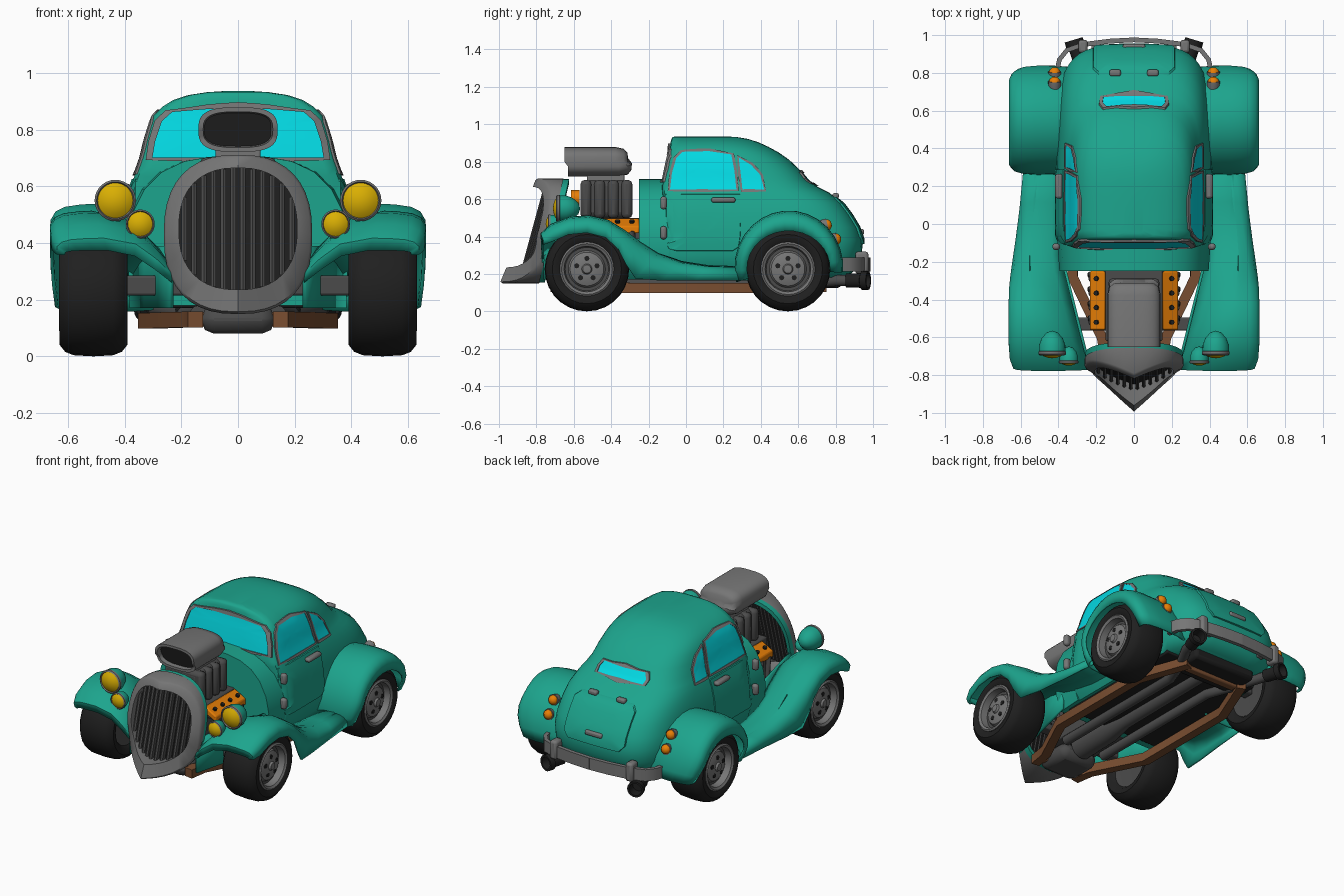
import bpy, bmesh, math
from math import sin, cos, pi
from mathutils import Vector
from mathutils.bvhtree import BVHTree

if "Cube" in bpy.data.objects:
    bpy.data.objects.remove(bpy.data.objects["Cube"])

COL = {"teal": (.012, .375, .268), "chrome_grey": (.18, .18, .18), "dark_grey": (.07, .07, .07),
       "black": (.014, .014, .014), "brown": (.19, .075, .03), "orange": (.80, .21, .002),
       "yellow": (.70, .43, .001), "cyan_glass": (.001, .69, .76)}
MAT = {}
for n, c in COL.items():
    MAT[n] = bpy.data.materials.new(n)
    MAT[n].diffuse_color = (*c, 1)

def make(name, verts, faces, mat, mirror=False, solid=0, bevel=0, smooth=40):
    me = bpy.data.meshes.new(name)
    me.from_pydata([tuple(v) for v in verts], [], faces)
    bm = bmesh.new()
    bm.from_mesh(me)
    bmesh.ops.remove_doubles(bm, verts=bm.verts, dist=1e-5)
    bmesh.ops.recalc_face_normals(bm, faces=bm.faces)
    bm.to_mesh(me)
    bm.free()
    me.materials.append(MAT[mat])
    me.shade_smooth()
    me.set_sharp_from_angle(angle=math.radians(smooth))
    ob = bpy.data.objects.new(name, me)
    bpy.context.collection.objects.link(ob)
    if bevel:
        m = ob.modifiers.new("bevel", 'BEVEL')
        m.width, m.segments = bevel, 2
    if solid:
        m = ob.modifiers.new("solid", 'SOLIDIFY')
        m.thickness, m.offset = solid, 0
    if mirror:
        ob.modifiers.new("mirror", 'MIRROR')
    return ob

def loft(name, rings, mat, closed=True, caps=(True, True), **kw):
    n = len(rings[0])
    f = [(i*n+j, i*n+(j+1) % n, (i+1)*n+(j+1) % n, (i+1)*n+j)
         for i in range(len(rings)-1) for j in range(n if closed else n-1)]
    if closed and caps[0]:
        f.append(tuple(range(n)))
    if closed and caps[1]:
        f.append(tuple(range((len(rings)-1)*n, len(rings)*n)))
    return make(name, [v for r in rings for v in r], f, mat, **kw)

def lathe(name, origin, axis, prof, mat, seg=28, **kw):
    o, d = Vector(origin), Vector(axis).normalized()
    u = d.cross(Vector((0, 0, 1))).normalized()
    w = u.cross(d)
    rings = [[o + d*t + (u*cos(2*pi*k/seg) + w*sin(2*pi*k/seg))*r for k in range(seg)] for t, r in prof]
    return loft(name, rings, mat, caps=(False, False), **kw)

def box(name, c, s, mat, bevel=.008, **kw):
    r = [[(c[0]+a*s[0]/2, c[1]+b*s[1]/2, c[2]+h*s[2]/2) for a, b in ((-1, -1), (1, -1), (1, 1), (-1, 1))]
         for h in (-1, 1)]
    return loft(name, r, mat, bevel=bevel, **kw)

def sweep(name, path, section, mat, **kw):
    P = [Vector(p) for p in path]
    rings = []
    for i, p in enumerate(P):
        t = (P[min(i+1, len(P)-1)] - P[max(i-1, 0)]).normalized()
        s = t.cross(Vector((0, 0, 1))).normalized()
        up = s.cross(t)
        rings.append([p + s*a + up*b for a, b in section])
    return loft(name, rings, mat, **kw)

def rect(w, h): return [(-w/2, -h/2), (w/2, -h/2), (w/2, h/2), (-w/2, h/2)]

def oval(a, b, n=2.0, N=32):
    g = lambda v: math.copysign(abs(v)**(2/n), v) if abs(v) > 1e-9 else 0
    return [(a*g(cos(2*pi*k/N)), b*g(sin(2*pi*k/N))) for k in range(N)]

def interp(x, tab):
    for (a, p), (b, q) in zip(tab, tab[1:]):
        if x <= b:
            return p + (q-p)*max(0, (x-a)/(b-a))
    return tab[-1][1]

# cabin and tail: stacked horizontal rings (z, front y, rear y, half width)
def ring(z, yf, yr, hw):
    ym = yf + .4*(yr-yf)
    e = interp(z, [(.6, .5), (.7, .57), (.93, .68)])
    h = [(0, yf), (.5*hw, yf), (.86*hw, yf+.004), (.96*hw, yf+.015), (hw, yf+.05), (hw, (yf+.05+ym)/2), (hw, ym)]
    h += [(hw*abs(cos(k*pi/24))**e if k < 12 else 0, ym+(yr-ym)*sin(k*pi/24)**e) for k in range(1, 13)]
    return [(x, y, z) for x, y in h] + [(-x, y, z) for x, y in h[-2:0:-1]]
LEVELS = [(.18, -.12, .86, .35), (.23, -.12, .91, .385), (.30, -.12, .94, .408), (.38, -.12, .945, .412),
          (.45, -.12, .922, .408), (.52, -.12, .88, .398), (.58, -.12, .835, .385), (.635, -.13, .765, .366),
          (.665, -.13, .705, .354), (.70, -.125, .655, .342), (.76, -.113, .605, .328), (.81, -.102, .552, .313),
          (.85, -.092, .495, .297), (.88, -.086, .44, .268), (.905, -.082, .385, .228), (.922, -.078, .33, .175),
          (.932, -.072, .27, .11), (.936, -.05, .2, .05)]
body = loft("cabin_body", [ring(*l) for l in LEVELS], "teal", smooth=50)
bm = bmesh.new()
bm.from_mesh(body.data)
bvh = BVHTree.FromBMesh(bm)
bm.free()

# panels projected onto the body
def patch(name, pts, axis, rings, mat, fill=True, **kw):
    P = [Vector(p) for p in pts]
    P = [a.lerp(b, k/4) for a, b in zip(P, P[1:]+P[:1]) for k in range(4)]
    c = sum(P, Vector((0, 0)))/len(P)
    def proj(q, lift):
        o, d = {'x': ((2, q.x, q.y), (-1, 0, 0)), 'f': ((q.x, -2, q.y), (0, 1, 0)), 'b': ((q.x, 2, q.y), (0, -1, 0))}[axis]
        o, d = Vector(o), Vector(d)
        hit = bvh.ray_cast(o, d)[0] or bvh.find_nearest(o+d*1.6)[0]
        return hit - d*lift
    R = [[proj(c+(p-c)*s, rings[0][1]) for p in P] for s in (0, .25, .5, .75)] if fill else []
    R += [[proj(p+(p-c).normalized()*d, l) for p in P] for d, l in rings]
    return loft(name, R, mat, caps=(False, False), **kw)

def window(name, pts, axis, w, lift, **kw):
    patch(name+"_glass", pts, axis, [(0, .005)], "cyan_glass", **kw)
    patch(name+"_frame", pts, axis, [(-.003, 0), (-.003, lift), (w, lift), (w, -.01)], "chrome_grey", fill=False, **kw)

window("windscreen", [(-.305, .70), (.305, .70), (.295, .76), (.272, .83), (.235, .863), (.1, .875), (-.1, .875),
                      (-.235, .863), (-.272, .83), (-.295, .76)], 'f', .022, .012)
window("door_window", [(-.088, .65), (.272, .65), (.262, .75), (.245, .84), (.12, .86), (-.02, .855), (-.055, .82), (-.078, .74)],
       'x', .012, .008, mirror=True)
window("quarter_window", [(.30, .65), (.42, .65), (.40, .73), (.35, .785), (.28, .825), (.288, .75)], 'x', .012, .008, mirror=True)
window("rear_window", [(-.165, .685), (.165, .685), (.17, .71), (.15, .742), (-.15, .742), (-.17, .71)], 'b', .015, .012)
patch("door", [(-.11, .625), (-.11, .37), (-.09, .335), (-.05, .325), (.25, .325), (.28, .345), (.288, .40), (.288, .625)],
      'x', [(0, .006), (.004, -.005)], "teal", mirror=True)
patch("boot_lid", [(-.18, .61), (.18, .61), (.215, .58), (.215, .40), (.18, .36), (-.18, .36), (-.215, .40), (-.215, .58)],
      'b', [(0, .012), (.003, -.01)], "teal")

# cowl with firewall
arch = [(0, .708), (.1, .704), (.19, .688), (.27, .65), (.33, .59), (.375, .5), (.395, .4), (.385, .28), (.35, .18)]
loop = arch + [(-x, z) for x, z in arch[:0:-1]]
loft("cowl", [[(x*s, y, z) for x, z in loop] for y, s in ((-.25, 1), (-.08, 1.03))], "teal")

# fenders: cross-sections between a top line and an arch line, dropping on the inner side
def fender(name, tops, bots, xin, xout, drop):
    R = []
    for t, b, a, o, dr in zip(tops, bots, xin, xout, drop):
        sec = [(a, .3, 1), (a+.06, .1, .6), (a+.13, .02, .18), (.5*(a+o)+.04, 0, 0), (o-.1, .02, 0), (o-.045, .1, 0),
               (o-.015, .25, 0), (o, .5, 0), (o, 1, 0)]
        R.append([(x, t[0]+(b[0]-t[0])*k, t[1]+(b[1]-t[1])*k - dr*q) for x, k, q in sec])
    loft(name, R, "teal", closed=False, solid=.012, mirror=True, smooth=50)
tops = [(-.765, .375), (-.772, .415), (-.72, .462), (-.62, .50), (-.52, .508), (-.42, .485), (-.33, .43), (-.25, .37),
        (-.15, .31), (-.02, .265), (.12, .243), (.34, .235)]
bots = [(-.76, .36), (-.75, .36), (-.71, .375), (-.63, .41), (-.53, .42), (-.43, .395), (-.36, .33), (-.32, .25),
        (-.27, .175), (-.13, .165), (.05, .165), (.34, .165)]
px = lambda y: .25 + (min(y, -.2)+.7)*.25
fender("front_fender", tops, bots, [px(t[0]) for t in tops],
       [.61, .635, .652, .658, .658, .658, .656, .65, .64, .62, .60, .575], [.11]*6+[.07, .03]+[0]*4)
A = [math.radians(195-k*200/16) for k in range(17)]
fender("rear_fender", [(.55+.285*cos(a), .235+.298*sin(a)) for a in A], [(.548+.222*cos(a), .23+.2*sin(a)) for a in A],
       [.3]*17, [.60, .625, .645]+[.655]*11+[.645, .625, .60], [0]*17)
loft("inner_apron", [[(px(y), y, z) for y in (-.76, -.6, -.4, -.2)] for z in (.17, .28, .39)], "teal",
     closed=False, solid=.015, mirror=True)

# V-shaped grille
YC = [(.15, -.993), (.22, -.968), (.3, -.925), (.5, -.87), (.71, -.805)]
gy = lambda x, z: interp(z, YC) + abs(x)*interp(z, [(.15, .85), (.4, .48), (.71, .45)])
by = lambda z: interp(z, [(.15, -.785), (.71, -.655)])
bar_y = lambda x, z: interp(z, [(.23, -.885), (.45, -.825), (.67, -.765)]) + .32*abs(x)
O = [(x, z+.43) for x, z in oval(.262, .281, 2.45, 40)]
I = [(x, z+.45) for x, z in oval(.209, .215, 2.4, 40)]
loft("grille_shell", [[(x, by(z), z) for x, z in O], [(x, gy(x, z)+.015, z) for x, z in O],
     [(x*.97, gy(x, z), .43+(z-.43)*.97) for x, z in O], [(x, gy(x, z), z) for x, z in I],
     [(x, max(gy(x, z), bar_y(x, z))+.045, z) for x, z in I]], "chrome_grey", caps=(False, False))
loft("grille_back", [[(x*s, bar_y(x*s, .45+(z-.45)*s)+.035, .45+(z-.45)*s) for x, z in I] for s in (1, .75, .5, .25, 0)],
     "black", caps=(False, False))
for i in range(12):
    x = (i-5.5)*.0345
    h = .215*(1-abs(x/.209)**2.4)**(1/2.4)
    zs = [.45+h*k/4 for k in range(-4, 5)]
    loft("grille_bar", [[(x+a, bar_y(x, z)+b, z) for a, b in ((-.0095, .006), (0, 0), (.0095, .006), (.0095, .034), (-.0095, .034))]
                        for z in zs], "dark_grey")
loft("nose_shell", [[(x*s, by(z)+d, .43+(z-.43)*s) for x, z in O] for d, s in ((-.02, .985), (.03, .985), (.03, .9), (-.02, .9))],
     "teal", caps=(False, False))

# lamps
for nm, p, s in (("headlight", (.433, -.675, .55), 1), ("fog_light", (.345, -.725, .467), .7)):
    for part, prof, m in (("bowl", [(-.11, 0), (-.1, .03), (-.07, .056), (-.035, .069), (0, .07)], "teal"),
                          ("rim", [(-.004, .066), (0, .073), (.014, .073), (.02, .066), (.01, .06)], "chrome_grey"),
                          ("lens", [(.012, .064), (.026, .045), (.034, .02), (.036, 0)], "yellow")):
        lathe(nm+"_"+part, p, (0, -1, 0), [(t*s, r*s) for t, r in prof], m, mirror=True)
    lathe(nm+"_post", (p[0], p[1]+.03, p[2]-.13*s), (0, .01, 1), [(0, .02), (.1*s, .02)], "teal", seg=12, mirror=True)
for p in ((.42, .745, .46), (.42, .795, .385)):
    lathe("tail_light_rim", p, (0, 1, .25), [(-.06, .025), (-.01, .034), (.012, .034), (.012, .022)], "chrome_grey", seg=16, mirror=True)
    lathe("tail_light", p, (0, 1, .25), [(0, .031), (.02, .028), (.032, .015), (.035, 0)], "orange", seg=16, mirror=True)

# wheels
for nm, y in (("front", -.53), ("rear", .545)):
    o = (.51, y, .226)
    for part, prof, m in (
            ("tire", [(-.09, .13), (-.112, .15), (-.12, .185), (-.1, .21), (-.07, .222), (0, .226), (.07, .222), (.1, .21),
                      (.12, .185), (.115, .15), (.1, .135), (.07, .13)], "black"),
            ("rim", [(.08, .142), (.115, .145), (.121, .136), (.112, .122), (.07, .116)], "chrome_grey"),
            ("dish", [(.07, .13), (.075, 0)], "dark_grey"), ("inner_dish", [(-.095, .135), (-.085, 0)], "dark_grey"),
            ("hub", [(.07, .1), (.088, .09), (.1, .055), (.1, .028), (.112, .022), (.114, 0)], "chrome_grey")):
        lathe(nm+"_"+part, o, (1, 0, 0), prof, m, mirror=True)
    for k in range(5):
        a = 2*pi*k/5 + pi/2
        lathe(nm+"_wheel_nut", (.60, y+.057*cos(a), .226+.057*sin(a)), (1, 0, 0), [(0, .014), (.011, .014), (.011, 0)],
              "black", seg=8, mirror=True)
    box(nm+"_axle", (0, y, .25), (.84, .07, .07), "dark_grey")

# engine, blower and scoop
box("engine_block", (0, -.43, .34), (.3, .38, .32), "dark_grey")
box("blower_core", (0, -.425, .6), (.23, .28, .2), "dark_grey", bevel=.03)
for k in range(4):
    box("blower_rib", (0, -.535+k*.073, .6), (.27, .058, .205), "dark_grey", bevel=.022)
box("scoop_neck", (0, -.43, .71), (.16, .2, .05), "chrome_grey")
def sring(y, a, b): return [(x, y+(.012 if z < 0 else -.008), z+.8) for x, z in oval(a, b, 3.0)]
loft("air_scoop", [sring(-.59, .115, .055), sring(-.642, .123, .063), sring(-.642, .14, .079), sring(-.37, .14, .079),
     sring(-.325, .13, .069), sring(-.305, .105, .048), sring(-.302, .06, .02)], "chrome_grey", caps=(False, True))
loft("scoop_opening", [sring(-.615, .122, .062), sring(-.61, .122, .062)], "black")
sweep("valve_cover", [(.192, -.56, .475), (.192, -.25, .475)], [(-.04, .025), (.042, -.02), (.042, -.06), (-.04, -.02)],
      "orange", bevel=.008, mirror=True)
for k in range(4):
    lathe("cover_bolt", (.195, -.52+k*.077, .47), (.5, 0, 1), [(0, .013), (.018, .013), (.018, 0)], "black", seg=8, mirror=True)
    sweep("header_pipe", [(.14, -.52+k*.077, .43), (.225, -.52+k*.077, .42), (.23, -.5+k*.077, .25)], oval(.018, .018, 2, 10),
          "dark_grey", mirror=True)
lathe("drive_pulley", (0, -.57, .605), (0, -1, 0), [(0, .043), (.045, .043), (.045, 0)], "orange")
lathe("crank_pulley", (0, -.6, .42), (0, -1, 0), [(0, .07), (.045, .07), (.045, 0)], "dark_grey")

# chassis and exhaust
sweep("frame_rail", [(.15, -.72, .13), (.17, -.6, .13), (.325, -.28, .125), (.325, .42, .125), (.2, .74, .13)], rect(.055, .055),
      "brown", mirror=True)
for y in (-.66, .7):
    box("frame_crossbar", (0, y, .13), (.36, .05, .05), "brown")
box("front_pan", (0, -.6, .13), (.26, .24, .1), "dark_grey", bevel=.045)
box("floor_pan", (0, .25, .185), (.66, .9, .03), "black")
box("fuel_tank", (0, .72, .18), (.44, .22, .11), "black", bevel=.02)
lathe("gearbox", (0, -.48, .17), (0, 1, 0), [(0, 0), (0, .075), (.25, .07), (.4, .045), (1.1, .04), (1.1, 0)], "dark_grey")
sweep("exhaust_pipe", [(.14, -.45, .15), (.14, .5, .15), (.2, .66, .15), (.27, .8, .165), (.3, .9, .165)], oval(.03, .03, 2, 12),
      "dark_grey", mirror=True)
lathe("tail_pipe_tip", (.285, .86, .165), (.3, 1, 0), [(0, 0), (0, .038), (.08, .039), (.085, .05), (.12, .05), (.12, .038), (.06, .035), (.06, 0)],
      "black", seg=20, mirror=True)

# rear bumper and fittings
sweep("rear_bumper", [(.41, .80, .25), (.395, .87, .25), (.355, .92, .25), (.27, .95, .25), (.13, .968, .25), (0, .975, .25)],
      rect(.025, .075), "chrome_grey", mirror=True)
box("bumper_guard", (.27, .94, .26), (.05, .07, .12), "chrome_grey", bevel=.015, mirror=True)
box("bumper_bracket", (.2, .9, .25), (.05, .12, .03), "chrome_grey", mirror=True)
box("door_handle", (.397, .2, .595), (.04, .13, .028), "chrome_grey", bevel=.012, mirror=True)
for z in (.58, .42):
    box("door_hinge", (.412, -.12, z), (.04, .035, .07), "chrome_grey", bevel=.014, mirror=True)
box("boot_hinge", (.1, .8, .617), (.06, .035, .03), "chrome_grey", bevel=.01, mirror=True)
box("boot_handle", (0, .935, .425), (.12, .035, .03), "chrome_grey", bevel=.01)

for m in bpy.data.materials:
    if m.users and not m.is_grease_pencil:
        m.use_nodes = True
        m.node_tree.nodes["Principled BSDF"].inputs["Base Color"].default_value = m.diffuse_color
